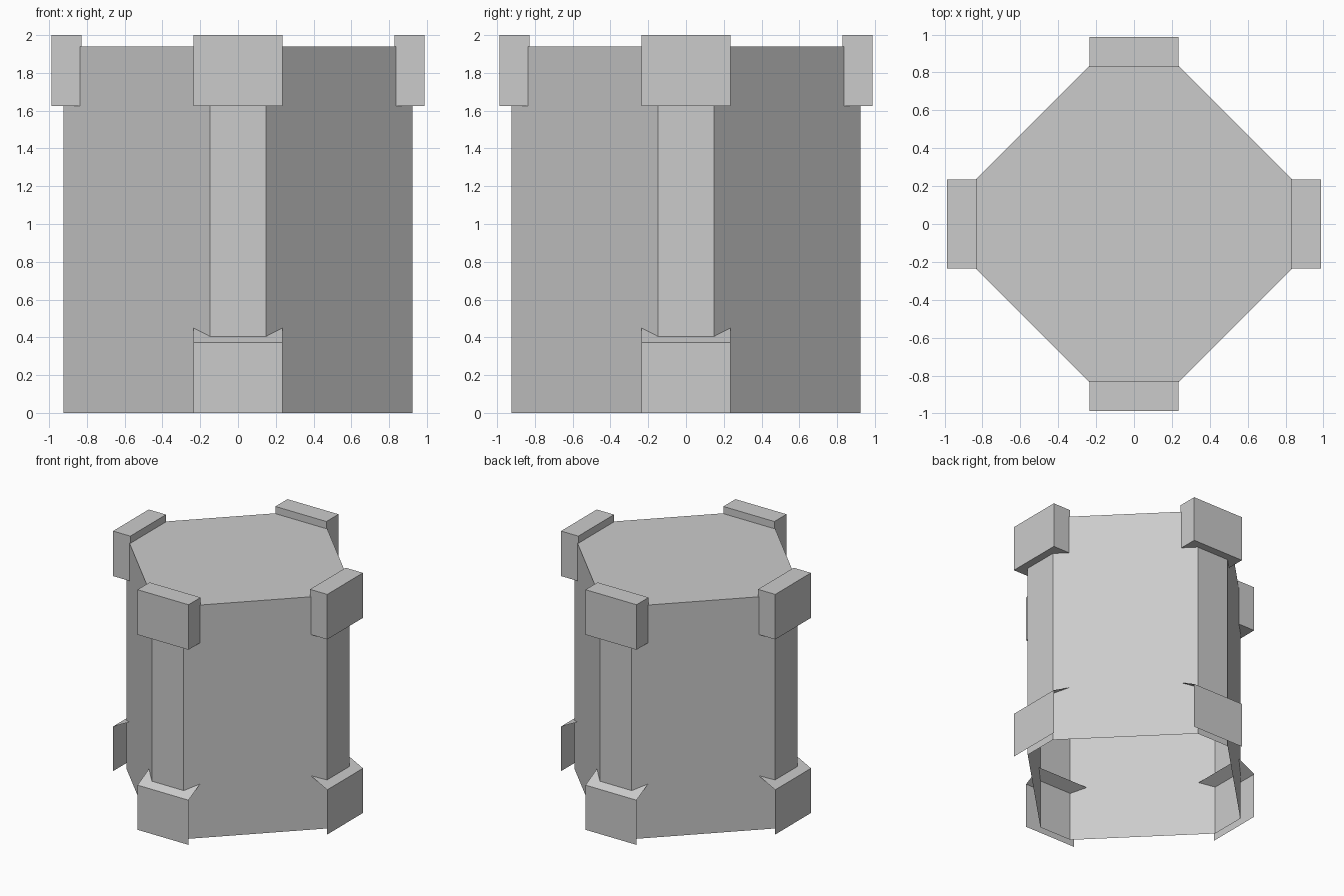
import bpy, bmesh
from mathutils import Matrix, Vector
from math import pi

if "Cube" in bpy.data.objects:
    bpy.data.objects.remove(bpy.data.objects["Cube"])

grey = bpy.data.materials.new("light grey")
grey.diffuse_color = (0.6, 0.6, 0.6, 1)
grey.use_nodes = True
grey.node_tree.nodes["Principled BSDF"].inputs["Base Color"].default_value = grey.diffuse_color


def make(name, bm):
    me = bpy.data.meshes.new(name)
    bm.to_mesh(me)
    bm.free()
    me.materials.append(grey)
    ob = bpy.data.objects.new(name, me)
    bpy.context.collection.objects.link(ob)


# Body: eight-sided shell with wide diagonal panels, closed top, open bottom
A, B, H = 0.924, 0.147, 1.94
bm = bmesh.new()
ring = []
for k in range(4):
    turn = Matrix.Rotation(k * pi / 2, 4, 'Z')
    ring += [turn @ Vector((x, -A, 0)) for x in (-B, B)]
low = [bm.verts.new(p) for p in ring]
top = [bm.verts.new(p + Vector((0, 0, H))) for p in ring]
for i in range(8):
    j = (i + 1) % 8
    bm.faces.new((low[i], low[j], top[j], top[i]))
bm.faces.new(top)
make("body_shell", bm)

W, OUT, INNER = 0.235, 0.987, 0.828
for k, side in enumerate(("front", "right", "back", "left")):
    turn = Matrix.Rotation(k * pi / 2, 4, 'Z')

    # Upper block: closed box standing slightly above the roof
    bm = bmesh.new()
    size = Matrix.Diagonal((2 * W, OUT - INNER, 0.375, 1))
    place = Matrix.Translation((0, -(OUT + INNER) / 2, 1.8125))
    bmesh.ops.create_cube(bm, size=1, matrix=turn @ place @ size)
    make(side + "_upper_block", bm)

    # Lower guard: upright plate with a sloped lid, open below and at the ends
    bm = bmesh.new()
    rows = [[bm.verts.new(turn @ Vector((x, y, z))) for x in (-W, W)]
            for y, z in ((-OUT, 0), (-OUT, 0.372), (-0.835, 0.45))]
    for a, b in zip(rows, rows[1:]):
        bm.faces.new((a[0], a[1], b[1], b[0]))
    make(side + "_lower_guard", bm)
